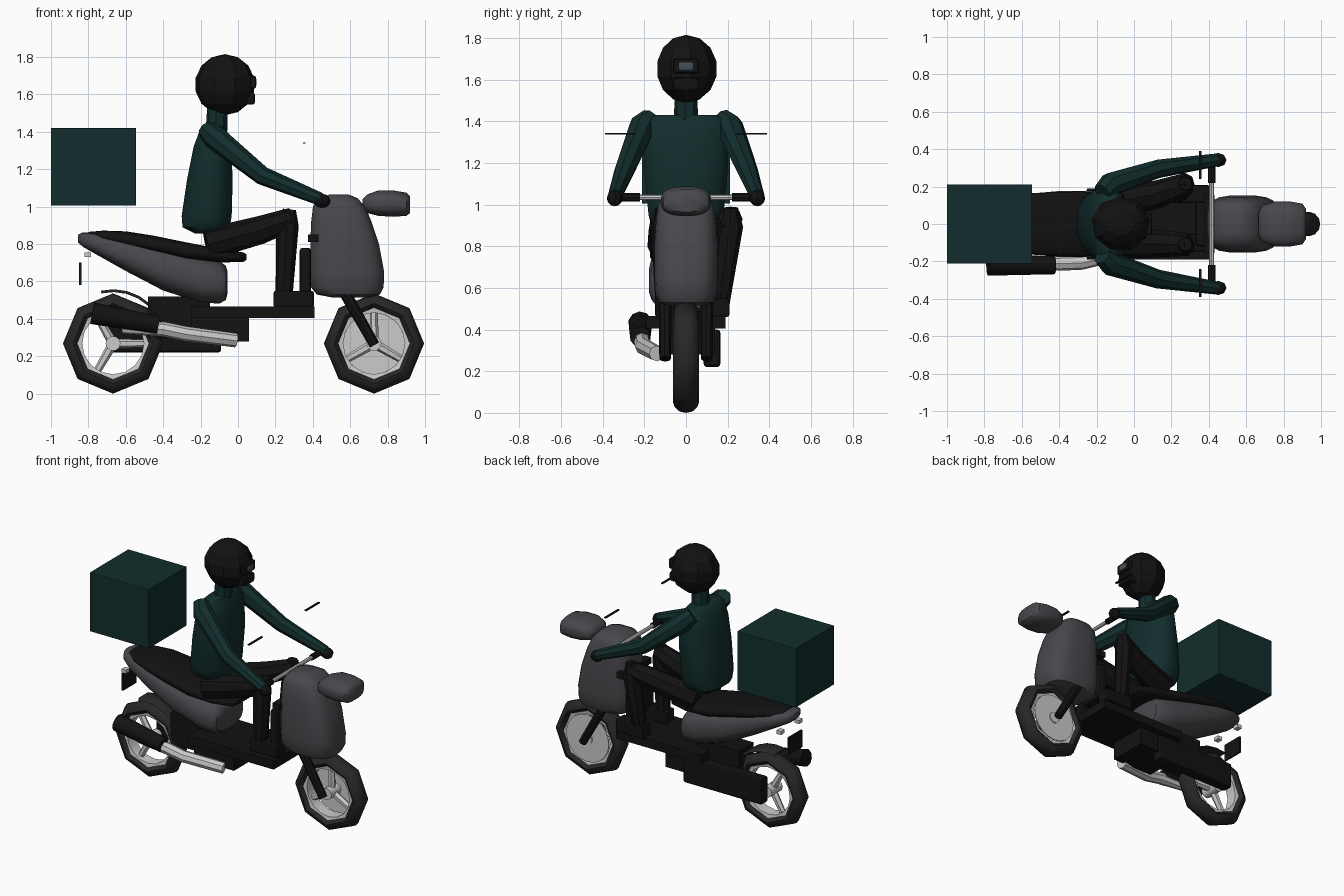
import bpy, bmesh, math
from mathutils import Vector, Matrix

if "Cube" in bpy.data.objects:
    bpy.data.objects.remove(bpy.data.objects["Cube"])


def material(name, rgb):
    m = bpy.data.materials.new(name)
    m.diffuse_color = (*rgb, 1)
    m.use_nodes = True
    m.node_tree.nodes["Principled BSDF"].inputs["Base Color"].default_value = m.diffuse_color
    return m


BODY = material("body grey", (0.065, 0.063, 0.072))
BLACK = material("black", (0.006, 0.006, 0.006))
TYRE = material("tyre", (0.02, 0.02, 0.02))
GREEN = material("dark green", (0.006, 0.027, 0.026))
METAL = material("metal", (0.55, 0.55, 0.55))
GLASS = material("visor glass", (0.06, 0.08, 0.1))


def finish(name, bm, mat, smooth=0):
    bmesh.ops.recalc_face_normals(bm, faces=bm.faces[:])
    me = bpy.data.meshes.new(name)
    bm.to_mesh(me)
    bm.free()
    ob = bpy.data.objects.new(name, me)
    bpy.context.collection.objects.link(ob)
    me.materials.append(mat)
    if smooth:
        bpy.ops.object.select_all(action='DESELECT')
        ob.select_set(True)
        bpy.context.view_layer.objects.active = ob
        bpy.ops.object.shade_smooth_by_angle(angle=math.radians(smooth))
    return ob


def skin(name, rings, mat, smooth=45, closed=False):
    """Bridge rings of points; cap the ends unless closed."""
    bm = bmesh.new()
    vs = [[bm.verts.new(p) for p in r] for r in rings]
    n = len(vs[0])
    pairs = list(zip(vs, vs[1:])) + ([(vs[-1], vs[0])] if closed else [])
    for a, b in pairs:
        for i in range(n):
            j = (i + 1) % n
            bm.faces.new((a[i], a[j], b[j], b[i]))
    if not closed:
        bm.faces.new(vs[0])
        bm.faces.new(vs[-1])
    return finish(name, bm, mat, smooth)


def spow(v, p):
    return math.copysign(abs(v) ** p, v)


def loft(name, axis, stations, mat, n=20, p=0.75, smooth=45):
    """Stations: (position, low, high, half width). Low/high run in z (axis x) or x (axis z)."""
    rings = []
    for pos, lo, hi, w in stations:
        ring = []
        for i in range(n):
            a = math.tau * (i + 0.5) / n
            u = (lo + hi) / 2 + (hi - lo) / 2 * spow(math.sin(a), p)
            y = w * spow(math.cos(a), p)
            ring.append((pos, y, u) if axis == 'x' else (u, y, pos))
        rings.append(ring)
    return skin(name, rings, mat, smooth)


def tube(name, pts, radii, mat, n=8):
    pts = [Vector(q) for q in pts]
    rings = []
    for i, q in enumerate(pts):
        d = (pts[min(i + 1, len(pts) - 1)] - pts[max(i - 1, 0)]).normalized()
        side = d.cross(Vector((0.1, 1, 0.05))) if abs(d.y) < 0.9 else d.cross(Vector((0, 0, 1)))
        side.normalize()
        up = d.cross(side)
        rings.append([q + radii[i] * (side * math.cos(math.tau * k / n) + up * math.sin(math.tau * k / n))
                      for k in range(n)])
    return skin(name, rings, mat, 40)


def box(name, x, y, z, mat, bevel=0):
    bm = bmesh.new()
    bmesh.ops.create_cube(bm, size=1)
    for v in bm.verts:
        v.co = [lo + (c + 0.5) * (hi - lo) for c, (lo, hi) in zip(v.co, (x, y, z))]
    if bevel:
        bmesh.ops.bevel(bm, geom=bm.edges[:], offset=bevel, segments=2, affect='EDGES', profile=0.5)
    return finish(name, bm, mat)


def ball(name, c, r, mat, seg=8, rings=6):
    bm = bmesh.new()
    bmesh.ops.create_uvsphere(bm, u_segments=seg, v_segments=rings, radius=1,
                              matrix=Matrix.Translation(c) @ Matrix.Diagonal((*r, 1)))
    return finish(name, bm, mat)


def lathe(name, c, profile, mat, n, smooth=50):
    """Revolve a closed (radius, y) profile around a wheel axle."""
    rings = [[(c[0] + r * math.cos(math.tau * k / n), c[1] + y, c[2] + r * math.sin(math.tau * k / n))
              for r, y in profile] for k in range(n)]
    return skin(name, rings, mat, smooth, closed=True)


# Wheels: octagonal tyre, rim, hub and three spokes
def wheel(tag, x, start):
    c = (x, 0, 0.268)
    tyre = [(0.192, -0.045), (0.215, -0.063), (0.24, -0.055), (0.262, -0.03), (0.268, 0),
            (0.262, 0.03), (0.24, 0.055), (0.215, 0.063), (0.192, 0.045)]
    lathe(tag + "_tyre", c, tyre, TYRE, 8)
    lathe(tag + "_rim", c, [(0.165, -0.04), (0.195, -0.045), (0.195, 0.045), (0.165, 0.04)], METAL, 16)
    tube(tag + "_hub", [(x, -0.06, 0.268), (x, 0.06, 0.268)], [0.04, 0.04], METAL, 10)
    for k in range(3):
        a = math.radians(start + 120 * k)
        tube(f"{tag}_spoke_{k}", [(x, 0, 0.268), (x + 0.18 * math.cos(a), 0, 0.268 + 0.18 * math.sin(a))],
             [0.026, 0.02], METAL, 6)


wheel("rear", -0.668, 0)
wheel("front", 0.727, 90)
tube("brake_disc", [(0.727, 0.045, 0.268), (0.727, 0.053, 0.268)], [0.165, 0.165], METAL, 20)

# Rear mudguard arc in front of the wheel
arc = []
for k in range(8):
    a = math.radians(5 + 14 * k)
    arc.append([(-0.668 + r * math.cos(a), y, 0.268 + r * math.sin(a))
                for r, y in ((0.275, -0.065), (0.29, -0.05), (0.29, 0.05), (0.275, 0.065))])
skin("rear_mudguard", arc, TYRE)

# Bodywork
loft("rear_fairing", 'x', [(-0.855, 0.81, 0.85, 0.04), (-0.83, 0.785, 0.862, 0.085), (-0.76, 0.745, 0.862, 0.125),
     (-0.6, 0.655, 0.84, 0.16), (-0.4, 0.55, 0.79, 0.178), (-0.2, 0.487, 0.735, 0.18),
     (-0.1, 0.48, 0.71, 0.17), (-0.065, 0.5, 0.685, 0.15), (-0.055, 0.54, 0.65, 0.1)], BODY)
loft("seat", 'x', [(-0.8, 0.83, 0.865, 0.07), (-0.72, 0.81, 0.872, 0.12), (-0.6, 0.785, 0.868, 0.155),
     (-0.45, 0.75, 0.845, 0.172), (-0.28, 0.71, 0.81, 0.175), (-0.1, 0.7, 0.775, 0.16),
     (0.03, 0.705, 0.755, 0.12), (0.045, 0.715, 0.745, 0.09)], BLACK)
loft("leg_shield", 'z', [(0.515, 0.5, 0.7, 0.09), (0.53, 0.42, 0.76, 0.13), (0.57, 0.388, 0.78, 0.148),
     (0.65, 0.385, 0.783, 0.153), (0.8, 0.385, 0.755, 0.153), (0.92, 0.39, 0.715, 0.145),
     (1.0, 0.4, 0.68, 0.135), (1.045, 0.43, 0.64, 0.11), (1.065, 0.49, 0.59, 0.06)], BODY, p=0.6)
loft("headlight", 'x', [(0.665, 1.0, 1.04, 0.06), (0.69, 0.965, 1.065, 0.1), (0.75, 0.95, 1.087, 0.12),
     (0.83, 0.945, 1.087, 0.122), (0.9, 0.95, 1.075, 0.11), (0.92, 0.965, 1.055, 0.08)], BODY)
box("inner_shield", (0.33, 0.39), (-0.12, 0.12), (0.53, 0.78), BLACK, 0.015)
box("ignition_panel", (0.375, 0.43), (-0.155, 0.155), (0.81, 0.85), BLACK)

# Frame, engine and footboard
box("footboard", (-0.25, 0.41), (-0.19, 0.19), (0.405, 0.465), BLACK)
box("engine_block", (-0.25, 0.06), (-0.13, 0.14), (0.28, 0.465), BLACK)
box("drive_case", (-0.7, -0.09), (0.085, 0.165), (0.22, 0.4), BLACK, 0.015)
box("rear_mount", (-0.48, -0.15), (-0.06, 0.1), (0.3, 0.52), BLACK)

# Exhaust
tube("exhaust_pipe", [(-0.62, -0.2, 0.345), (-0.4, -0.21, 0.345), (-0.28, -0.205, 0.32), (-0.01, -0.14, 0.285)],
     [0.025, 0.04, 0.04, 0.038], METAL)
tube("muffler", [(-0.78, -0.22, 0.43), (-0.425, -0.22, 0.365)], [0.058, 0.05], BLACK, 10)

# Tail parts
box("number_plate", (-0.85, -0.838), (-0.075, 0.075), (0.58, 0.7), BLACK)

# Mirrored parts: fork, controls, indicators, arms
for s, side in ((-1, "right"), (1, "left")):
    tube(side + "_fork", [(0.56, s * 0.1, 0.56), (0.73, s * 0.1, 0.26)], [0.032, 0.028], BLACK)
    tube(side + "_grip", [(0.415, s * 0.22, 1.035), (0.415, s * 0.32, 1.035)], [0.02, 0.02], BLACK)
    box(side + "_mirror", (0.348, 0.362), sorted((s * 0.24, s * 0.39)), (1.337, 1.344), BLACK)
    box(side + "_indicator", (-0.82, -0.785), sorted((s * 0.08, s * 0.12)), (0.73, 0.755), METAL)
    tube(side + "_arm", [(-0.17, s * 0.17, 1.415), (-0.13, s * 0.21, 1.375), (0.13, s * 0.295, 1.165),
                         (0.44, s * 0.342, 1.04)], [0.05, 0.065, 0.05, 0.035], GREEN)
    ball(side + "_hand", (0.45, s * 0.342, 1.03), (0.045, 0.038, 0.038), BLACK)
tube("handlebar", [(0.415, -0.23, 1.035), (0.415, 0.23, 1.035)], [0.013, 0.013], METAL)

# Legs, with the left knee swung outward
for side, hip, knee, ankle in (("right", -0.1, -0.11, -0.1), ("left", 0.1, 0.215, 0.16)):
    tube(side + "_thigh", [(-0.16, hip, 0.8), (0.12, (hip + knee) / 2, 0.875), (0.29, knee, 0.935)],
         [0.085, 0.075, 0.06], BLACK)
    tube(side + "_shin", [(0.275, knee, 0.985), (0.265, knee, 0.9), (0.245, ankle, 0.5)],
         [0.035, 0.06, 0.045], BLACK)
    box(side + "_shoe", (0.19, 0.405), (ankle - 0.048, ankle + 0.048), (0.46, 0.55), BLACK, 0.012)

# Rider's torso, neck and helmet
loft("torso", 'z', [(0.855, -0.23, -0.1, 0.13), (0.89, -0.3, -0.04, 0.17), (0.95, -0.305, -0.03, 0.185),
     (1.15, -0.275, -0.025, 0.205), (1.32, -0.24, -0.035, 0.21), (1.4, -0.21, -0.055, 0.2),
     (1.43, -0.18, -0.07, 0.15)], GREEN, n=12, p=0.8)
tube("neck", [(-0.115, 0, 1.41), (-0.11, 0, 1.53)], [0.058, 0.055], GREEN, 8)
ball("helmet", (-0.07, 0, 1.652), (0.163, 0.15, 0.163), BLACK, 9, 7)
box("chin_guard", (0.0, 0.09), (-0.06, 0.06), (1.545, 1.61), BLACK, 0.012)
box("visor_frame", (0.03, 0.097), (-0.06, 0.06), (1.63, 1.7), BLACK, 0.012)
box("visor", (0.06, 0.1), (-0.035, 0.035), (1.645, 1.685), GLASS, 0.008)

# Delivery box
box("delivery_box", (-1.0, -0.545), (-0.212, 0.212), (1.005, 1.42), GREEN, 0.004)
